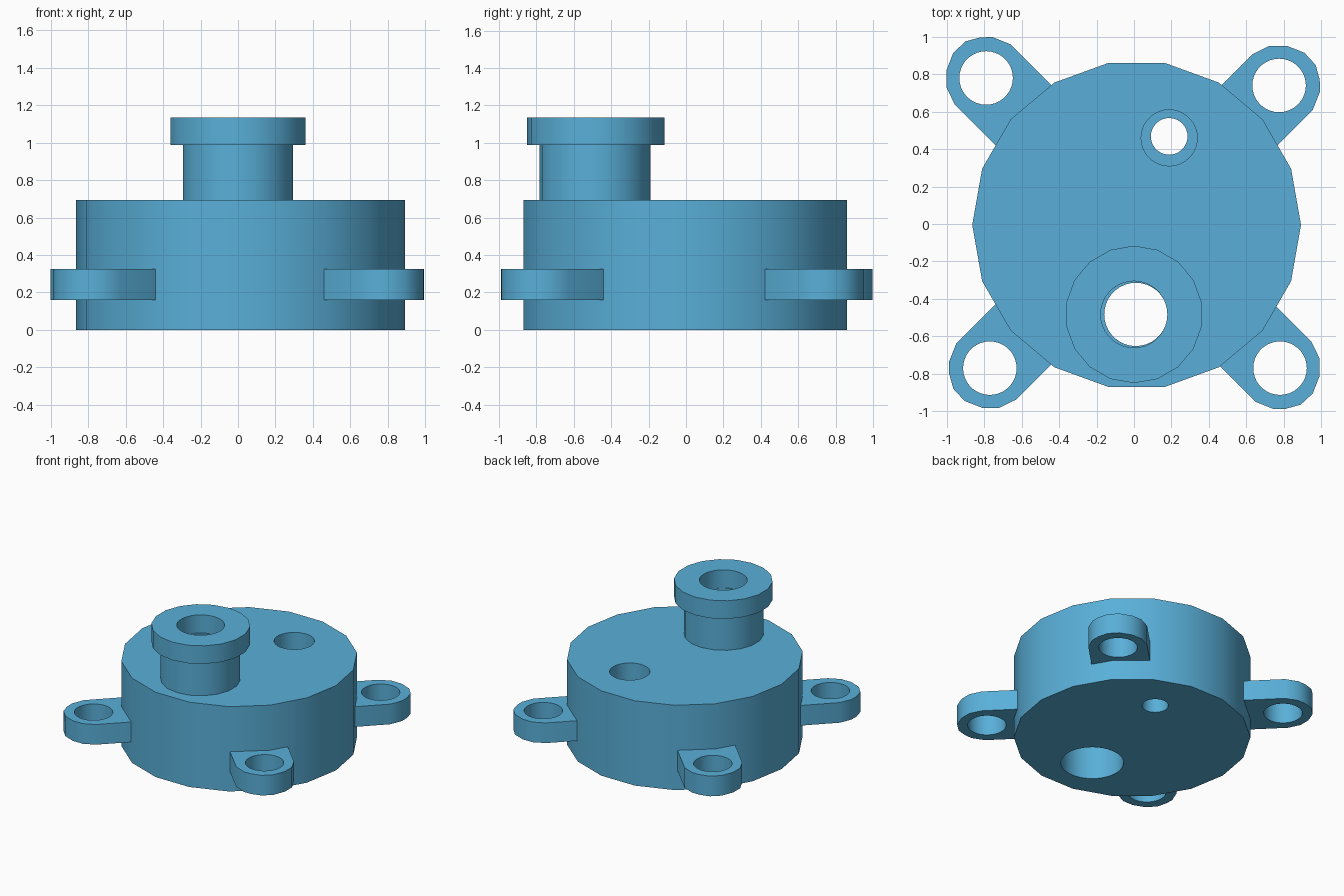
import bpy
import bmesh
import math
from mathutils import Vector

cube = bpy.data.objects.get("Cube")
if cube:
    bpy.data.objects.remove(cube, do_unlink=True)

# One painted-metal colour for everything
BLUE = (0.10, 0.43, 0.69, 1.0)
mat = bpy.data.materials.new("sky blue")
mat.use_nodes = True
mat.diffuse_color = BLUE
mat.node_tree.nodes["Principled BSDF"].inputs["Base Color"].default_value = BLUE


def circle(cx, cy, r, n, start=0.0):
    """Points of a regular n-sided outline, starting at an angle in degrees."""
    a0 = math.radians(start)
    return [(cx + r * math.cos(a0 + 2 * math.pi * i / n),
             cy + r * math.sin(a0 + 2 * math.pi * i / n)) for i in range(n)]


def prism(name, outline, z0, z1):
    """Extrude a flat outline from z0 to z1."""
    bm = bmesh.new()
    base = bm.faces.new([bm.verts.new((x, y, z0)) for x, y in outline])
    ext = bmesh.ops.extrude_face_region(bm, geom=[base])
    top = [v for v in ext["geom"] if isinstance(v, bmesh.types.BMVert)]
    bmesh.ops.translate(bm, verts=top, vec=Vector((0, 0, z1 - z0)))
    bmesh.ops.recalc_face_normals(bm, faces=bm.faces)
    mesh = bpy.data.meshes.new(name)
    bm.to_mesh(mesh)
    bm.free()
    mesh.materials.append(mat)
    obj = bpy.data.objects.new(name, mesh)
    bpy.context.collection.objects.link(obj)
    return obj


def activate(obj):
    bpy.ops.object.select_all(action="DESELECT")
    obj.select_set(True)
    bpy.context.view_layer.objects.active = obj


def bore(obj, cx, cy, r, z0, z1):
    """Cut a round hole between two heights."""
    cutter = prism("hole_cutter", circle(cx, cy, r, 36), z0, z1)
    cutter.hide_render = True
    mod = obj.modifiers.new("bore", "BOOLEAN")
    mod.operation = "DIFFERENCE"
    mod.solver = "EXACT"
    mod.object = cutter
    activate(obj)
    bpy.ops.object.modifier_apply(modifier=mod.name)
    bpy.data.objects.remove(cutter, do_unlink=True)


def smooth(obj):
    activate(obj)
    bpy.ops.object.shade_smooth_by_angle(angle=math.radians(30))


# Heights of the stacked parts
BODY_TOP, NECK_TOP, FLANGE_TOP = 0.695, 0.987, 1.135
PORT_Y = -0.483

# Drum body with the wide port and a stepped small port
body = prism("drum_body", circle(0.014, -0.005, 0.878, 18), 0, BODY_TOP)
bore(body, 0.0, PORT_Y, 0.233, -0.1, BODY_TOP + 0.1)
bore(body, 0.188, 0.468, 0.098, -0.1, BODY_TOP + 0.1)
bore(body, 0.188, 0.460, 0.150, 0.35, BODY_TOP + 0.1)
smooth(body)

# Neck of the wide port
neck = prism("port_neck", circle(0, PORT_Y - 0.004, 0.297, 18, 90), BODY_TOP, NECK_TOP)
bore(neck, 0.01, PORT_Y, 0.169, BODY_TOP - 0.1, NECK_TOP + 0.1)
smooth(neck)

# Flange on top of the neck
flange = prism("port_flange", circle(0, PORT_Y, 0.367, 18, 90), NECK_TOP, FLANGE_TOP)
bore(flange, 0.0, PORT_Y, 0.178, NECK_TOP - 0.1, FLANGE_TOP + 0.1)
smooth(flange)

# Mounting lugs: one rounded outline around its bolt hole, turned 90 degrees each time
LUG = [(-0.39, -0.08), (-0.14, 0.168), (-0.05, 0.212), (0.04, 0.212), (0.135, 0.175),
       (0.195, 0.11), (0.217, 0.03), (0.218, -0.035), (0.18, -0.13), (-0.07, -0.38)]
LUG_BOTTOM, LUG_TOP = 0.16, 0.325
bolt_holes = {
    "back_left_lug": (0.775, 0.74, 0),
    "back_right_lug": (-0.79, 0.78, 1),
    "front_right_lug": (-0.77, -0.77, 2),
    "front_left_lug": (0.78, -0.77, 3),
}
for name, (cx, cy, turns) in bolt_holes.items():
    c, s = [(1, 0), (0, 1), (-1, 0), (0, -1)][turns]
    outline = [(cx + c * x - s * y, cy + s * x + c * y) for x, y in LUG]
    lug = prism(name, outline, LUG_BOTTOM, LUG_TOP)
    bore(lug, cx, cy, 0.143, LUG_BOTTOM - 0.1, LUG_TOP + 0.1)
    smooth(lug)
